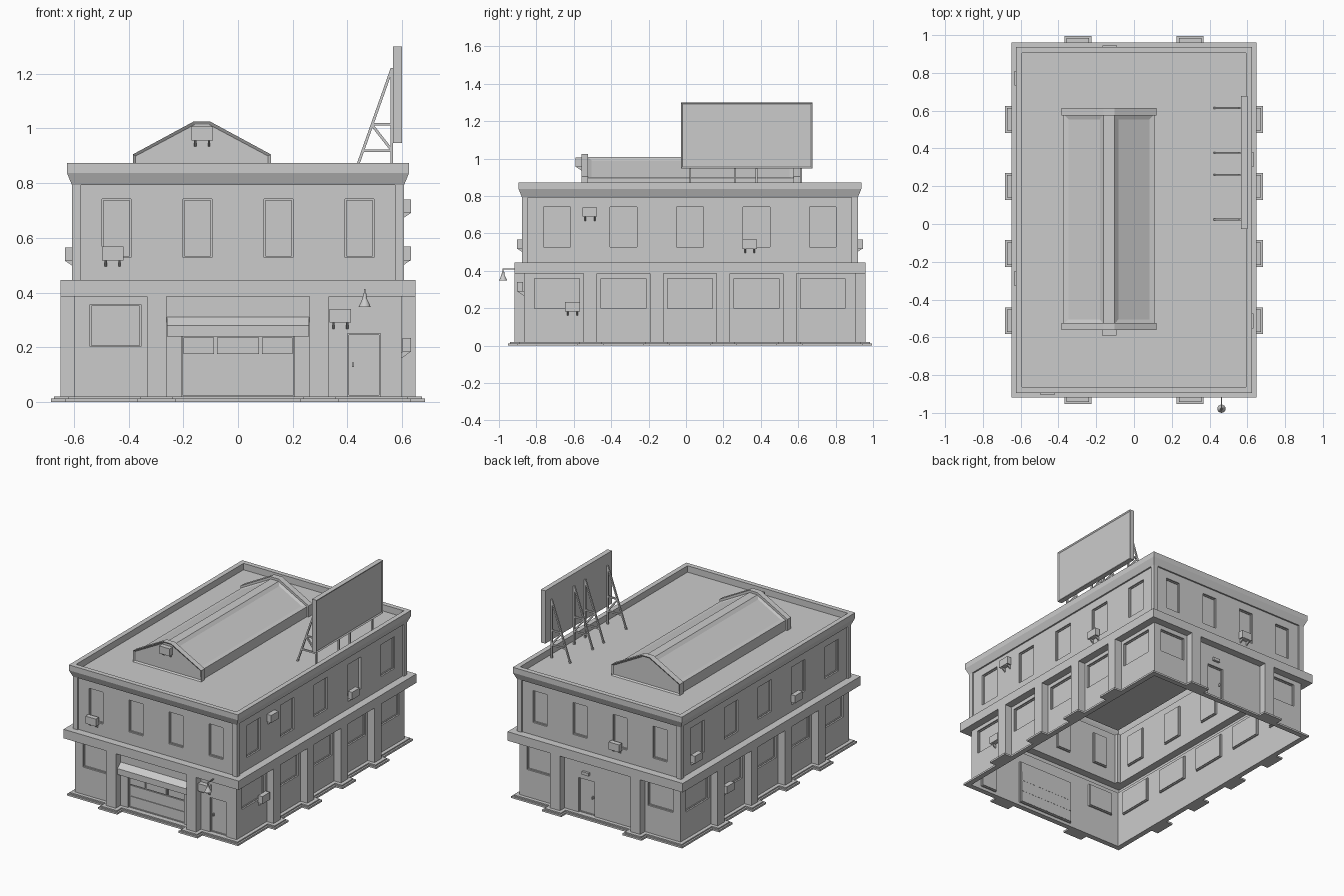
import bpy, bmesh, math
from mathutils import Matrix, Vector

if "Cube" in bpy.data.objects:
    bpy.data.objects.remove(bpy.data.objects["Cube"])

CY = 0.021                    # building centre in y
HX, HY = 0.597, 0.888         # wall half sizes
# side frames: local x runs along the wall, local -y points outward
SIDES = {n: (Matrix.Translation((0, CY, 0)) @ Matrix.Rotation(math.radians(a), 4, 'Z'), d, w)
         for n, a, d, w in (("front", 0, HY, HX), ("right", 90, HX, HY),
                            ("back", 180, HY, HX), ("left", 270, HX, HY))}
I = Matrix.Identity(4)


def finish(name, bm, weld=True):
    if weld:
        bmesh.ops.remove_doubles(bm, verts=bm.verts, dist=1e-5)
    me = bpy.data.meshes.new(name)
    bm.to_mesh(me)
    bm.free()
    ob = bpy.data.objects.new(name, me)
    bpy.context.collection.objects.link(ob)
    return ob


def box(bm, M, x, y, z):
    s = Matrix.Diagonal((x[1] - x[0], y[1] - y[0], z[1] - z[0], 1))
    t = Matrix.Translation((sum(x) / 2, sum(y) / 2, sum(z) / 2))
    bmesh.ops.create_cube(bm, size=1, matrix=M @ t @ s)


def bar(bm, a, b, t):
    a, b = Vector(a), Vector(b)
    d = b - a
    M = Matrix.Translation((a + b) / 2) @ d.to_track_quat('Z', 'Y').to_matrix().to_4x4()
    bmesh.ops.create_cube(bm, size=1, matrix=M @ Matrix.Diagonal((t, t, d.length, 1)))


def quad(bm, M, *pts):
    return bm.faces.new([bm.verts.new(M @ Vector(p)) for p in pts])


def prism(bm, M, pts, x0, x1):
    """Closed (y, z) profile swept along local x."""
    a = [bm.verts.new(M @ Vector((x0, *p))) for p in pts]
    b = [bm.verts.new(M @ Vector((x1, *p))) for p in pts]
    n = len(pts)
    faces = [bm.faces.new(a), bm.faces.new(b[::-1])]
    faces += [bm.faces.new((a[i], b[i], b[(i + 1) % n], a[(i + 1) % n])) for i in range(n)]
    bmesh.ops.recalc_face_normals(bm, faces=faces)
    return faces


def wall(name, side, z0, z1, holes):
    """Thin wall with stepped recesses for windows and doors."""
    M, d, w = SIDES[side]
    bm = bmesh.new()
    us = sorted({-w, w} | {h[0] for h in holes} | {h[1] for h in holes})
    zs = sorted({z0, z1} | {h[2] for h in holes} | {h[3] for h in holes})
    for a, b in zip(us, us[1:]):
        for c, e in zip(zs, zs[1:]):
            u, z = (a + b) / 2, (c + e) / 2
            if not any(h[0] < u < h[1] and h[2] < z < h[3] for h in holes):
                quad(bm, M, (a, -d, c), (b, -d, c), (b, -d, e), (a, -d, e))
    for u0, u1, c, e in holes:
        rings = []
        for i, y in ((0, 0), (0, .01), (.005, .01), (.005, .016)):
            rings.append([(u0 + i, y - d, c + i), (u1 - i, y - d, c + i),
                          (u1 - i, y - d, e - i), (u0 + i, y - d, e - i)])
        for p, q in zip(rings, rings[1:]):
            for k in range(4):
                quad(bm, M, p[k], p[(k + 1) % 4], q[(k + 1) % 4], q[k])
        quad(bm, M, *rings[-1])
    finish(name, bm)


def loft(name, prof, cap=False):
    """Rectangular rings given as (offset from wall, z)."""
    bm = bmesh.new()
    R = [[(sx * (HX + o), CY + sy * (HY + o), z) for sx, sy in ((-1, -1), (1, -1), (1, 1), (-1, 1))]
         for o, z in prof]
    for p, q in zip(R, R[1:]):
        for k in range(4):
            quad(bm, I, p[k], p[(k + 1) % 4], q[(k + 1) % 4], q[k])
    if cap:
        quad(bm, I, *R[-1])
    finish(name, bm)


# walls with windows and doors
GARAGE, DOOR, BACK_DOOR = (-.207, .207, .02, .31), (.40, .52, .02, .25), (-.16, -.04, .02, .25)
for s in SIDES:
    long = s in ("right", "left")
    ups = [.355 * k for k in range(-2, 3)] if long else [-.444, -.148, .148, .444]
    r = .072 if long else .053
    wall(s + "_upper_wall", s, .445, .793, [(u - r, u + r, .528, .741) for u in ups])
    if long:
        low = [(u - .12, u + .12, .20, .36) for u in ups]
    elif s == "front":
        low = [(-.541, -.355, .202, .356), GARAGE, DOOR]
    else:
        low = [(-.541, -.355, .202, .356), BACK_DOOR, (.355, .541, .202, .356)]
    wall(s + "_lower_wall", s, 0, .385, low)

# ledge between floors, cornice with parapet and roof
loft("floor_ledge", [(0, .385), (.051, .385), (.051, .445), (0, .445)])
loft("cornice_and_roof", [(0, .793), (.010, .793), (.028, .837), (.028, .873),
                          (-.004, .873), (-.004, .83)], True)

# upper corner posts
bm = bmesh.new()
for sx in (-1, 1):
    for sy in (-1, 1):
        box(bm, I, sorted((sx * .574, sx * .607)),
            sorted((CY + sy * (HY - .023), CY + sy * (HY + .010))), (.445, .793))
finish("corner_posts", bm, False)

# pilasters and stepped plinth
pil, plinth = bmesh.new(), bmesh.new()
STEPS = ((.035, 0, .012), (.024, .012, .02))
for s, (M, d, w) in SIDES.items():
    for u in ([-.533, -.178, .178, .533] if w == HY else [-.297, .297]):
        box(pil, M, (u - .036, u + .036), (-d - .051, -d), (0, .385))
        for o, z0, z1 in STEPS:
            box(plinth, M, (u - .036 - o, u + .036 + o), (-d - .051 - o, -d), (z0, z1))
    for o, z0, z1 in STEPS:
        box(plinth, M, (-w - o, w + o), (-d - o, -d), (z0, z1))
finish("pilasters", pil, False)
finish("plinth", plinth, False)

# garage door panels and awning
M, d, w = SIDES["front"]
bm = bmesh.new()
for z0, z1 in ((.027, .095), (.10, .168)):
    box(bm, M, (-.20, .20), (-d + .011, -d + .017), (z0, z1))
for u0, u1 in ((-.20, -.088), (-.077, .077), (.088, .20)):
    box(bm, M, (u0, u1), (-d + .009, -d + .017), (.175, .235))
    box(bm, M, (u0 + .006, u1 - .006), (-d + .007, -d + .01), (.181, .229))
finish("garage_door_panels", bm, False)
bm = bmesh.new()
prism(bm, M, [(-d, .31), (-d - .035, .28), (-d - .035, .24), (-d - .031, .24),
              (-d - .031, .277), (-d, .304)], -.26, .26)
finish("garage_awning", bm)

# door handles and back door light
for s, u in (("front", .42), ("back", -.06)):
    M, d, w = SIDES[s]
    bm = bmesh.new()
    box(bm, M, (u - .003, u + .003), (-d + .002, -d + .018), (.128, .145))
    finish(s + "_door_handle", bm)
bm = bmesh.new()
box(bm, SIDES["back"][0], (-.125, -.075), (-HY - .015, -HY), (.285, .305))
finish("back_door_light", bm)


def cooler(name, M, u, d, z):
    """Air conditioner box on two triangular brackets."""
    bm = bmesh.new()
    box(bm, M, (u - .039, u + .039), (-d - .036, -d - .004), (z - .025, z + .025))
    for k in (-.025, .025):
        prism(bm, M, [(-d, z - .025), (-d - .034, z - .025), (-d, z - .048)], u + k - .004, u + k + .004)
    finish(name, bm, False)


for i, (s, u, z) in enumerate((("front", -.458, .543), ("front", .374, .315),
                               ("right", -.535, .715), ("right", .32, .543), ("right", -.628, .208),
                               ("back", .128, .543), ("left", -.75, .54), ("left", -.41, .208),
                               ("left", .31, .54))):
    cooler(f"air_conditioner_{i + 1}", SIDES[s][0], u, SIDES[s][1], z)
cooler("skylight_air_conditioner", I, -.131, .555, .981)

# skylight: glazed body between two gable ends (profile x becomes local y)
T = Matrix.Translation((-.132, 0, 0)) @ Matrix.Rotation(math.radians(90), 4, 'Z') @ Matrix.Scale(-1, 4, (0, 1, 0))


def gable(h, eave, top):
    return [(-h, .83), (-h, eave), (-.03, top), (.03, top), (h, eave), (h, .83)]


bm = bmesh.new()
f = prism(bm, T, gable(.24, .897, 1.01), -.53, .58)
bm.normal_update()
slopes = [x for x in f if x.normal.z > .3 and abs(x.normal.x) > .2]
bmesh.ops.inset_individual(bm, faces=slopes, thickness=.036, depth=-.008)
finish("skylight_body", bm)
for n, y0, y1, out in (("front", -.56, -.523, 0), ("back", .575, .615, 1)):
    bm = bmesh.new()
    f = prism(bm, T, gable(.252, .905, 1.025), y0, y1)
    bmesh.ops.inset_individual(bm, faces=[f[out]], thickness=.012, depth=-.008)
    finish(n + "_skylight_gable", bm)

# billboard panel with recessed face
bm = bmesh.new()
box(bm, I, (.567, .60), (-.027, .677), (.947, 1.30))
bm.normal_update()
bmesh.ops.inset_individual(bm, faces=[x for x in bm.faces if x.normal.x > .9], thickness=.012, depth=-.006)
finish("billboard_panel", bm)

# billboard trusses
bm = bmesh.new()
for y in (.023, .261, .377, .615):
    for a, b in (((.425, .83), (.563, 1.22)), ((.562, .83), (.562, 1.22)), ((.49, 1.015), (.562, 1.015)),
                 ((.455, .918), (.562, .918)), ((.49, 1.012), (.562, .92))):
        bar(bm, (a[0], y, a[1]), (b[0], y, b[1]), .01)
finish("billboard_trusses", bm, False)

# front door lamp
bm = bmesh.new()
bar(bm, (.463, -.915, .41), (.463, -.978, .41), .006)
bar(bm, (.463, -.978, .413), (.463, -.978, .385), .006)
for r1, r2, z0, z1 in ((.022, .008, .348, .378), (.008, .006, .378, .396)):
    bmesh.ops.create_cone(bm, cap_ends=True, segments=16, radius1=r1, radius2=r2, depth=z1 - z0,
                          matrix=Matrix.Translation((.463, -.978, (z0 + z1) / 2)))
lamp = finish("front_lamp", bm, False)
bpy.context.view_layer.objects.active = lamp
lamp.select_set(True)
bpy.ops.object.shade_smooth_by_angle()
